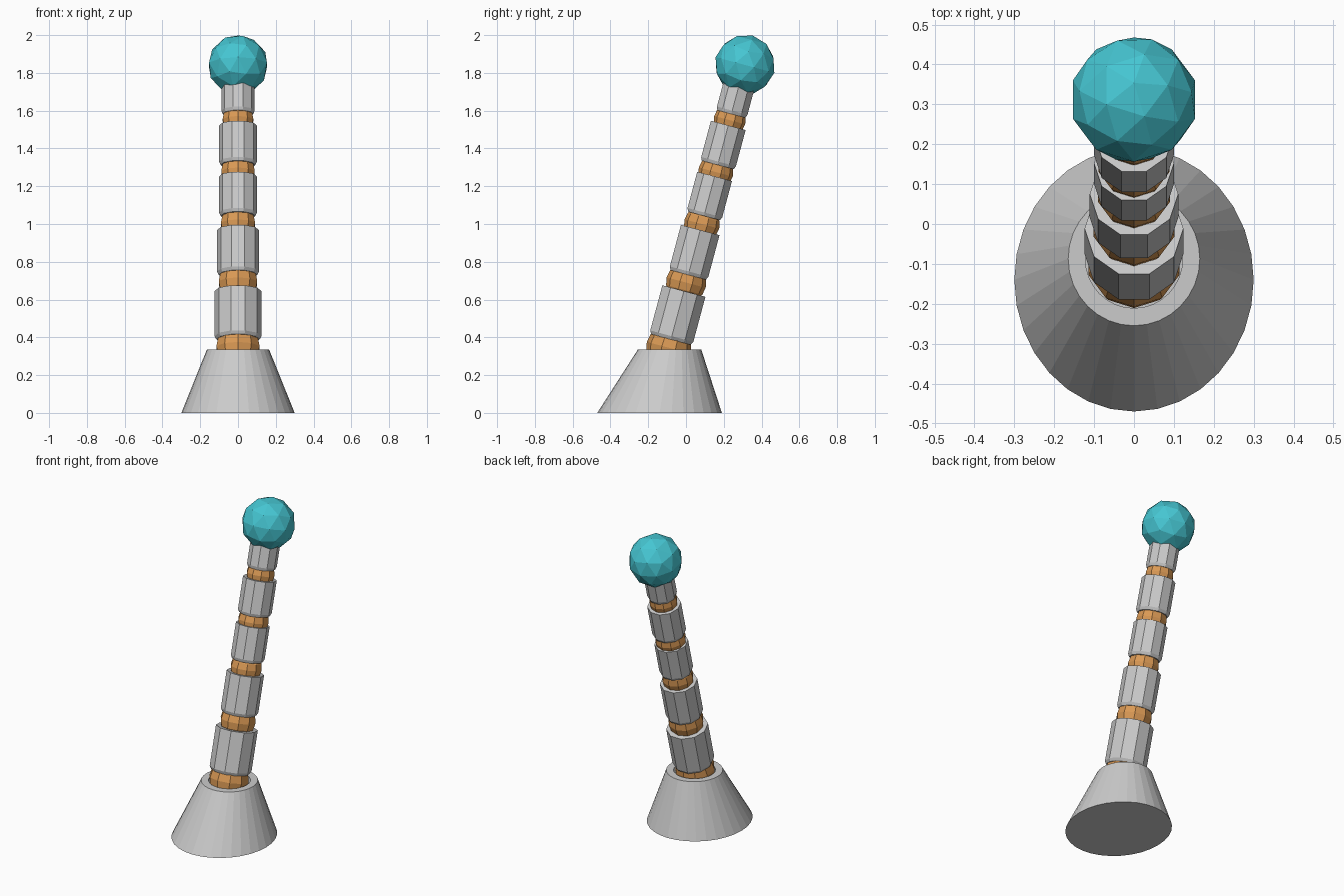
import bpy, bmesh
from math import sin, cos, tan, pi, radians

if "Cube" in bpy.data.objects:
    bpy.data.objects.remove(bpy.data.objects["Cube"])

TILT = radians(15)
Y0 = -0.184  # where the leaning axis meets the ground


def axis_point(z):
    return (0, Y0 + z * tan(TILT), z)


def material(name, rgb):
    m = bpy.data.materials.new(name)
    m.diffuse_color = (*rgb, 1)
    m.use_nodes = True
    m.node_tree.nodes["Principled BSDF"].inputs["Base Color"].default_value = m.diffuse_color
    return m


orange = material("orange", (0.70, 0.32, 0.09))
teal = material("teal", (0.06, 0.56, 0.64))


def loft(name, rings, sides, phase=0.0, mat=None):
    """Capped stack of elliptical rings: (x radius, y radius, y centre, z)."""
    bm = bmesh.new()
    loops = [[bm.verts.new((rx * cos(phase + 2 * pi * i / sides),
                            cy + ry * sin(phase + 2 * pi * i / sides), z))
              for i in range(sides)] for rx, ry, cy, z in rings]
    for a, b in zip(loops, loops[1:]):
        for i in range(sides):
            j = (i + 1) % sides
            bm.faces.new((a[i], a[j], b[j], b[i]))
    bm.faces.new(loops[0][::-1])
    bm.faces.new(loops[-1])
    bmesh.ops.recalc_face_normals(bm, faces=bm.faces)
    me = bpy.data.meshes.new(name)
    bm.to_mesh(me)
    bm.free()
    ob = bpy.data.objects.new(name, me)
    bpy.context.collection.objects.link(ob)
    if mat:
        me.materials.append(mat)
    return ob


# Base: slanted cone cut flat, with a shallow socket in the top
loft("base", [(0.30, 0.33, -0.14, 0), (0.165, 0.168, -0.087, 0.335),
              (0.122, 0.124, -0.087, 0.335), (0.122, 0.124, -0.095, 0.295)], 32)

# Tube segments: radius, lower and upper height of the axis
segments = [(0.124, 0.406, 0.645), (0.111, 0.748, 0.968), (0.100, 1.06, 1.252),
            (0.100, 1.33, 1.522), (0.088, 1.60, 1.76)]
for k, (r, z0, z1) in enumerate(segments, 1):
    length = (z1 - z0) / cos(TILT)
    ob = loft(f"tube_segment_{k}", [(r * 0.92, r * 0.92, 0, -0.018),
                                    (r, r, 0, 0), (r, r, 0, length)], 10)
    ob.location = axis_point(z0)
    ob.rotation_euler.x = -TILT

# Ball joints between the segments
joints = [(0.120, 0.345), (0.107, 0.69), (0.095, 1.0), (0.093, 1.275), (0.085, 1.55)]
for k, (r, z) in enumerate(joints, 1):
    lats = [radians(-89 + 178 * i / 8) for i in range(9)]
    ob = loft(f"ball_joint_{k}", [(r * cos(a), r * cos(a), 0, r * sin(a)) for a in lats],
              10, pi / 10, orange)
    ob.location = axis_point(z)
    ob.rotation_euler.x = -TILT

# Faceted ball at the tip
bpy.ops.mesh.primitive_ico_sphere_add(subdivisions=2, radius=0.161,
                                      location=(0, 0.312, 1.842), rotation=(-TILT, 0, 0))
tip = bpy.context.object
tip.name = "tip_ball"
tip.data.materials.append(teal)
